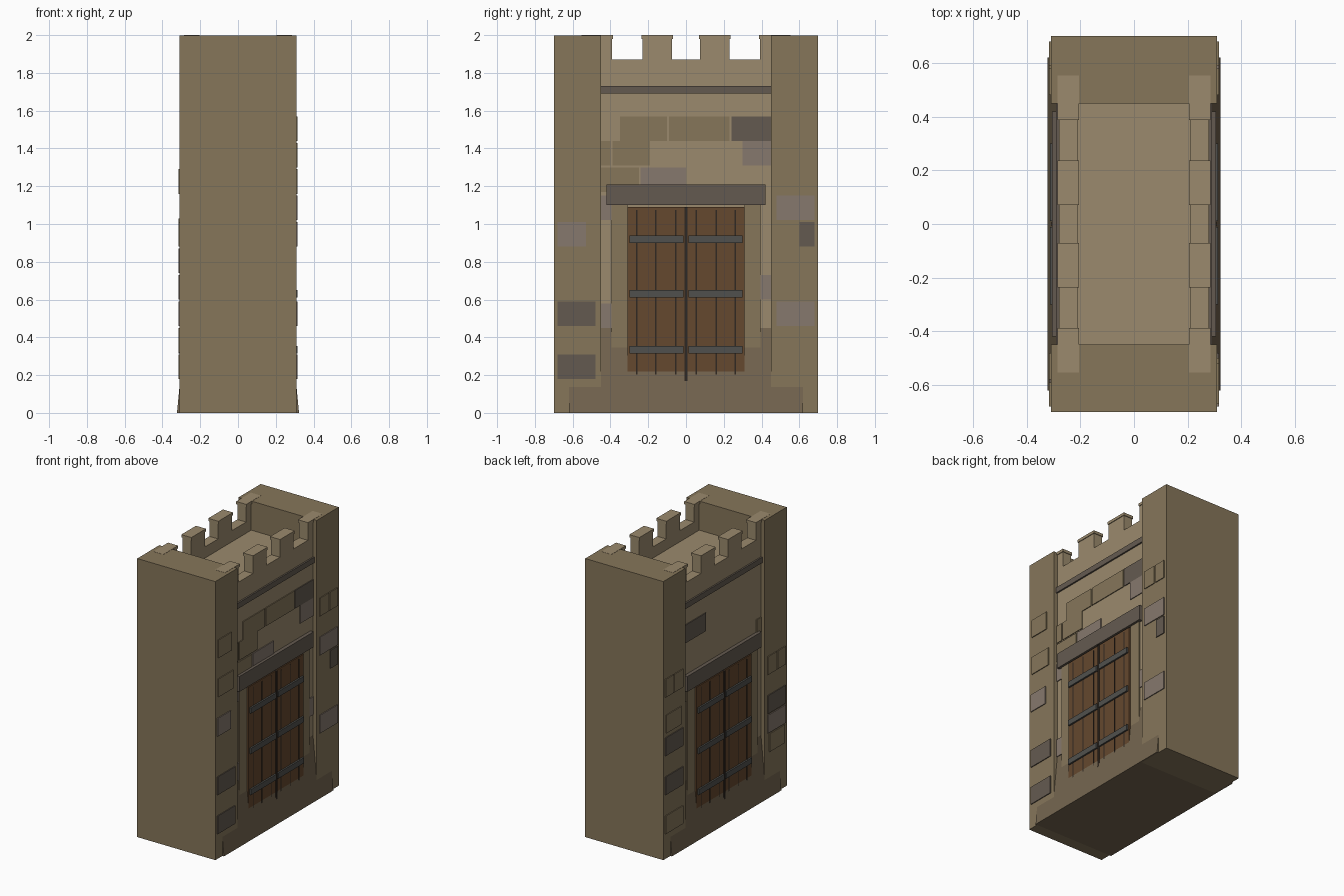
import bpy, bmesh

if "Cube" in bpy.data.objects:
    bpy.data.objects.remove(bpy.data.objects["Cube"])


def material(name, r, g, b):
    lin = [((c / 255 + 0.055) / 1.055) ** 2.4 for c in (r, g, b)]
    m = bpy.data.materials.new(name)
    m.diffuse_color = (*lin, 1)
    m.use_nodes = True
    m.node_tree.nodes["Principled BSDF"].inputs["Base Color"].default_value = m.diffuse_color
    return m


WALL = material("wall_stone", 155, 138, 109)
TOWER = material("tower_stone", 134, 118, 90)
BASE = material("base_stone", 117, 102, 80)
TRIM = material("trim_stone", 100, 90, 80)
PALE = material("pale_stone", 134, 120, 109)
WOOD = material("wood", 101, 72, 46)
IRON = material("iron", 80, 80, 77)
DARK = material("dark_gap", 48, 40, 34)


def prism(name, profile, y0, y1, mat):
    """Extrude an x-z profile along y."""
    bm = bmesh.new()
    face = bm.faces.new([bm.verts.new((x, y0, z)) for x, z in profile])
    ext = bmesh.ops.extrude_face_region(bm, geom=[face])
    verts = [v for v in ext["geom"] if isinstance(v, bmesh.types.BMVert)]
    bmesh.ops.translate(bm, vec=(0, y1 - y0, 0), verts=verts)
    bmesh.ops.recalc_face_normals(bm, faces=bm.faces)
    me = bpy.data.meshes.new(name)
    bm.to_mesh(me)
    bm.free()
    me.materials.append(mat)
    ob = bpy.data.objects.new(name, me)
    bpy.context.collection.objects.link(ob)
    return ob


def box(name, x, y, z, mat):
    a, b = sorted(x)
    return prism(name, [(a, z[0]), (b, z[0]), (b, z[1]), (a, z[1])], *sorted(y), mat)


# Main masses: two end towers, central block with deck, sloping foot
for s in (-1, 1):
    box("tower", (-.31, .31), (s * .45, s * .70), (0, 1.999), TOWER)
box("central_wall", (-.28, .28), (-.455, .455), (.02, 1.79), WALL)
prism("sloping_foot", [(-.323, 0), (.323, 0), (.28, .45), (-.28, .45)], -.62, .62, BASE)

# Both long sides carry the same parapet, doorway and door
for s in (-1, 1):
    def side_box(name, x0, x1, y, z, mat):
        box(name, (s * x0, s * x1), y, z, mat)

    side_box("parapet", .21, .28, (-.46, .46), (1.78, 1.87), WALL)
    for y in (-.47, -.153, .153, .47):
        side_box("merlon", .21, .28, (y - .078, y + .078), (1.86, 1.98), WALL)
        side_box("merlon_cap", .205, .285, (y - .083, y + .083), (1.98, 2.0), WALL)
    side_box("string_course", .27, .291, (-.455, .455), (1.69, 1.73), TRIM)
    side_box("lintel", .26, .306, (-.42, .42), (1.10, 1.21), TRIM)
    for t in (-1, 1):
        side_box("door_jamb", .26, .29, (t * .31, t * .395), (.1, 1.11), TOWER)
        side_box("door_leaf", .26, .302, (t * .004, t * .31), (.17, 1.09), WOOD)
        for y in (.055, .16, .26):
            side_box("plank_gap", .27, .3035, (t * y - .004, t * y + .004), (.18, 1.075), DARK)
        for z in (.335, .63, .92):
            side_box("door_strap", .28, .314, (t * .012, t * .30), (z - .02, z + .02), IRON)
    side_box("door_seam", .27, .308, (-.008, .008), (.17, 1.09), DARK)

# Raised facing stones: (y0, y1, z0, material)
right_wall = [(-.35, -.10, 1.44, TOWER), (-.09, .23, 1.44, TOWER), (.24, .45, 1.44, TRIM),
              (-.45, -.40, 1.31, TOWER), (-.39, -.19, 1.31, TOWER), (.30, .45, 1.31, PALE),
              (-.45, -.25, 1.17, TOWER), (-.24, 0, 1.17, PALE), (-.45, -.395, 1.02, PALE),
              (.395, .45, .60, PALE), (-.45, -.395, .45, PALE)]
left_wall = [(.18, .42, 1.44, TRIM), (.395, .45, 1.02, TOWER), (-.45, -.395, 1.17, TOWER)]
right_tower = [(-.68, -.48, .18, TRIM), (-.68, -.48, .46, TRIM), (-.68, -.53, .88, PALE),
               (-.67, -.50, 1.16, TOWER), (-.67, -.52, 1.44, TOWER), (.48, .68, .46, PALE),
               (.60, .68, .88, TRIM), (.48, .68, 1.02, PALE), (.48, .58, 1.30, TOWER),
               (.59, .68, 1.30, TOWER)]
left_tower = [(.48, .68, .18, TOWER), (.48, .68, .46, TRIM), (.48, .68, .74, TRIM),
              (.50, .67, .90, TOWER), (.48, .58, 1.16, TOWER), (.59, .68, 1.16, TOWER),
              (-.67, -.50, .32, TOWER), (-.68, -.48, .46, PALE), (-.68, -.48, .60, TRIM),
              (-.68, -.59, .88, TOWER), (-.58, -.48, .88, TOWER)]
for s, x, stones in ((1, .28, right_wall), (-1, .28, left_wall),
                     (1, .31, right_tower), (-1, .31, left_tower)):
    for y0, y1, z, mat in stones:
        box("facing_stone", (s * (x - .02), s * (x + .006)), (y0, y1), (z, z + .13), mat)
